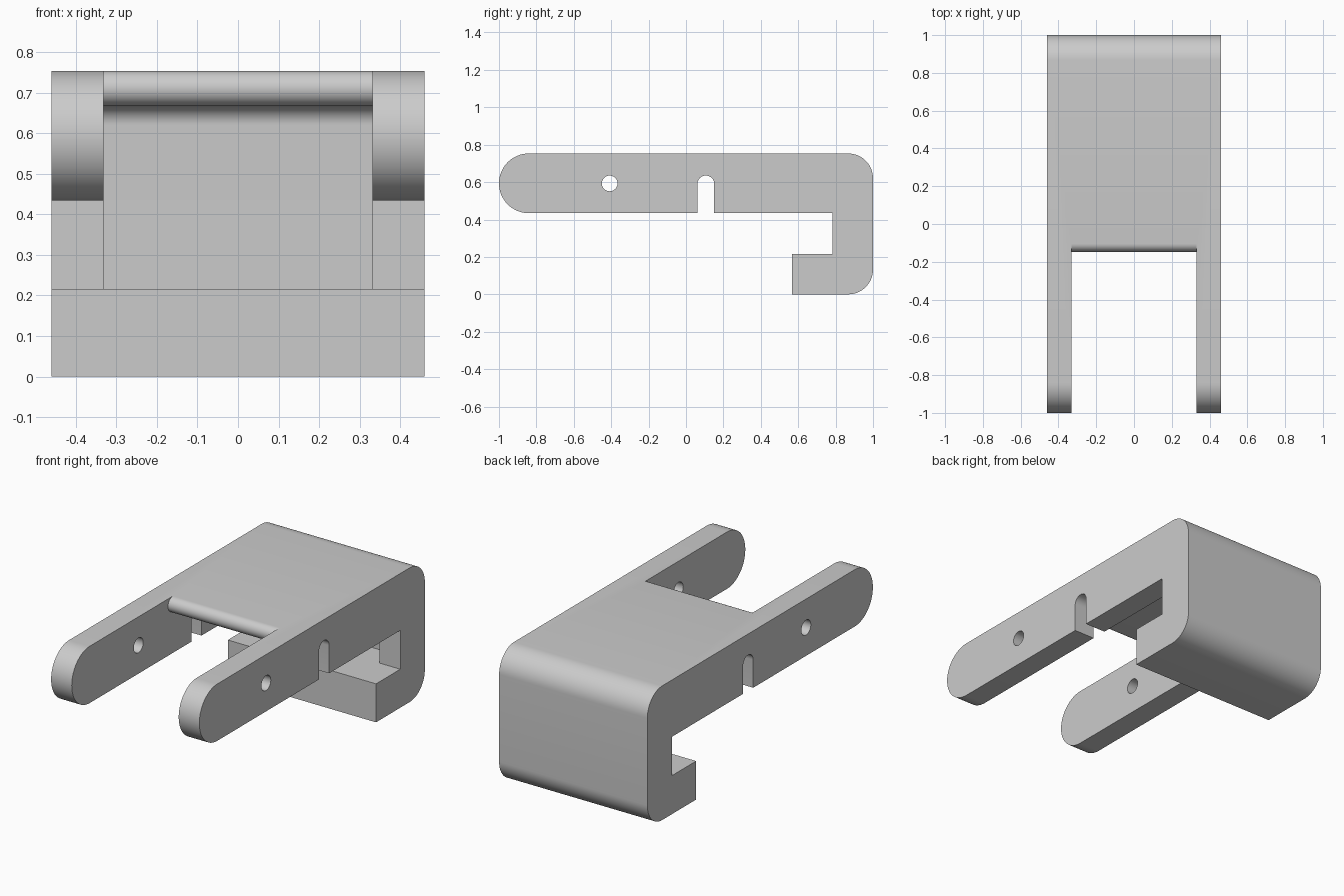
import bpy, bmesh
from math import cos, sin, radians

cube = bpy.data.objects.get("Cube")
if cube:
    bpy.data.objects.remove(cube)

HALF_W, INNER_W, TOP = 0.46, 0.332, 0.753
ARM_BOTTOM, HOOK_TOP = 0.434, 0.216

grey = bpy.data.materials.new("plain grey")
grey.use_nodes = True
colour = (0.6, 0.6, 0.6, 1)
grey.diffuse_color = colour
grey.node_tree.nodes["Principled BSDF"].inputs["Base Color"].default_value = colour


def arc(y, z, r, start, end, steps=16):
    """Points on an arc in the side plane, angles in degrees."""
    angles = [radians(start + (end - start) * i / steps) for i in range(steps + 1)]
    return [(y + r * cos(a), z + r * sin(a)) for a in angles]


def extrude_profile(name, points, half_width):
    """Solid made from a side profile, extruded across x."""
    bm = bmesh.new()
    face = bm.faces.new([bm.verts.new((-half_width, y, z)) for y, z in points])
    side = bmesh.ops.extrude_face_region(bm, geom=[face])["geom"]
    moved = [v for v in side if isinstance(v, bmesh.types.BMVert)]
    bmesh.ops.translate(bm, verts=moved, vec=(2 * half_width, 0, 0))
    bmesh.ops.recalc_face_normals(bm, faces=bm.faces)
    mesh = bpy.data.meshes.new(name)
    bm.to_mesh(mesh)
    bm.free()
    mesh.materials.append(grey)
    obj = bpy.data.objects.new(name, mesh)
    bpy.context.collection.objects.link(obj)
    return obj


# Body: rounded arm ends, rounded back, hook lip and open-bottomed notch
arm_r = (TOP - ARM_BOTTOM) / 2
corner = 0.133
notch_y, notch_r = 0.106, 0.045
body = extrude_profile("hooked_bracket", (
    arc(arm_r - 1, TOP - arm_r, arm_r, 90, 270, 32)
    + [(notch_y - notch_r, ARM_BOTTOM)]
    + arc(notch_y, 0.59, notch_r, 180, 0)
    + [(notch_y + notch_r, ARM_BOTTOM), (0.782, ARM_BOTTOM),
       (0.782, HOOK_TOP), (0.567, HOOK_TOP), (0.567, 0)]
    + arc(1 - corner, corner, corner, -90, 0)
    + arc(1 - corner, TOP - corner, corner, 0, 90)), HALF_W)

# Pocket between the arms, leaving a thin shell with a rounded front lip
shell = 0.086
lip_r, fillet = shell / 2, corner - shell
pocket = extrude_profile("pocket_cutter", (
    [(-1.1, HOOK_TOP), (1 - shell, HOOK_TOP)]
    + arc(1 - corner, TOP - corner, fillet, 0, 90)
    + arc(lip_r - 0.147, TOP - lip_r, lip_r, 270, 90)
    + [(lip_r - 0.147, 0.9), (-1.1, 0.9)]), INNER_W)

# Pin hole through both arms
pin_hole = extrude_profile("pin_hole_cutter", arc(-0.408, 0.593, 0.042, 0, 345, 23), 0.6)

for cutter in (pocket, pin_hole):
    cutter.hide_render = True
    cut = body.modifiers.new(cutter.name, 'BOOLEAN')
    cut.operation = 'DIFFERENCE'
    cut.solver = 'EXACT'
    cut.object = cutter

# Bake the cuts, then drop the cutters
bpy.context.view_layer.update()
graph = bpy.context.evaluated_depsgraph_get()
result = bpy.data.meshes.new_from_object(body.evaluated_get(graph))
body.modifiers.clear()
body.data = result
for cutter in (pocket, pin_hole):
    bpy.data.objects.remove(cutter)

bpy.ops.object.select_all(action='DESELECT')
body.select_set(True)
bpy.context.view_layer.objects.active = body
bpy.ops.object.shade_smooth_by_angle(angle=radians(30))
